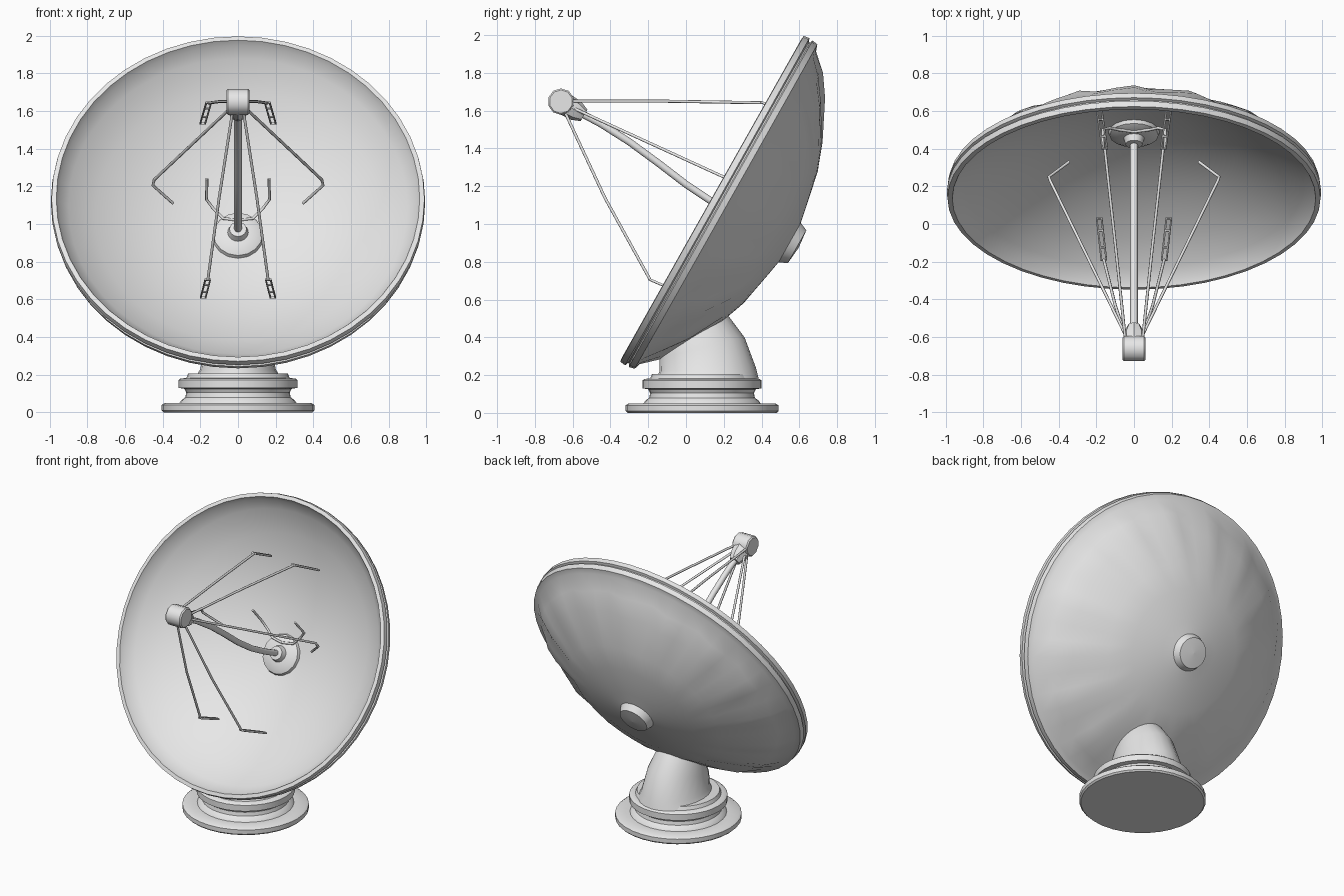
import bpy, bmesh
from math import sin, cos, pi, radians
from mathutils import Matrix, Vector

if "Cube" in bpy.data.objects:
    bpy.data.objects.remove(bpy.data.objects["Cube"])

grey = bpy.data.materials.new("light_grey")
grey.use_nodes = True
grey.diffuse_color = (0.8, 0.8, 0.8, 1)
grey.node_tree.nodes["Principled BSDF"].inputs["Base Color"].default_value = (0.8, 0.8, 0.8, 1)


def add_object(name, mesh, angle=35):
    mesh.materials.clear()
    mesh.materials.append(grey)
    ob = bpy.data.objects.new(name, mesh)
    bpy.context.collection.objects.link(ob)
    bpy.ops.object.select_all(action="DESELECT")
    ob.select_set(True)
    bpy.context.view_layer.objects.active = ob
    bpy.ops.object.shade_smooth_by_angle(angle=radians(angle))
    return ob


def loft(name, rings, matrix=Matrix(), angle=35):
    """Skin a list of equal rings, capping open ends."""
    bm = bmesh.new()
    loops = [[bm.verts.new(p) for p in ring] for ring in rings]
    n = len(loops[0])
    for a, b in zip(loops, loops[1:]):
        for k in range(n):
            j = (k + 1) % n
            bm.faces.new((a[k], a[j], b[j], b[k]))
    bm.faces.new(loops[0])
    bm.faces.new(loops[-1])
    bmesh.ops.remove_doubles(bm, verts=bm.verts, dist=0.0001)
    bmesh.ops.recalc_face_normals(bm, faces=bm.faces)
    bm.transform(matrix)
    mesh = bpy.data.meshes.new(name)
    bm.to_mesh(mesh)
    bm.free()
    return add_object(name, mesh, angle)


def revolve(name, profile, matrix=Matrix(), segs=32, wobble=None, angle=35):
    """Turn (radius, height) points about local z."""
    rings = []
    for i, (r, z) in enumerate(profile):
        r = max(r, 0.002)
        rings.append([(r * cos(2 * pi * k / segs), r * sin(2 * pi * k / segs),
                       z + (wobble(i, k) if wobble else 0)) for k in range(segs)])
    return loft(name, rings, matrix, angle)


def tube(name, points, radius, closed=False, sides=2):
    """Round bar along a polyline."""
    cu = bpy.data.curves.new(name + "_path", "CURVE")
    cu.dimensions = "3D"
    cu.bevel_depth = radius
    cu.bevel_resolution = sides
    cu.use_fill_caps = True
    sp = cu.splines.new("POLY")
    sp.points.add(len(points) - 1)
    for p, co in zip(sp.points, points):
        p.co = (*co, 1)
    sp.use_cyclic_u = closed
    tmp = bpy.data.objects.new(name + "_path", cu)
    bpy.context.collection.objects.link(tmp)
    dg = bpy.context.evaluated_depsgraph_get()
    mesh = bpy.data.meshes.new_from_object(tmp.evaluated_get(dg))
    bpy.data.objects.remove(tmp)
    return add_object(name, mesh, 50)


# Stepped round base
revolve("base", [(0, 0), (.395, 0), (.405, .01), (.405, .04), (.39, .05), (.31, .05),
                 (.3, .065), (.28, .08), (.275, .105), (.285, .125), (.315, .13),
                 (.315, .172), (.305, .18), (.275, .182), (.265, .205), (0, .21)],
        Matrix.Translation((0, .085, 0)))

# Pedestal leaning into the dish: front y, z, back y, z, half width
rings = []
for yf, zf, yb, zb, w in ((-.16, .18, .385, .18, .23), (-.14, .22, .37, .24, .2),
                          (-.14, .29, .31, .4, .18), (-.12, .34, .22, .52, .15)):
    ring = []
    for k in range(24):
        a = 2 * pi * k / 24
        t = (1 + sin(a)) / 2
        ring.append((w * cos(a), yf + (yb - yf) * t, zf + (zb - zf) * t))
    rings.append(ring)
loft("pedestal", rings)

# Dish: shell, grooved rim and rear hub in one profile, with gentle pleats behind
dish_frame = Matrix.Translation((0, .135, 1.135)) @ Matrix.Rotation(radians(60.6), 4, "X")
dish_profile = [(0, -.42), (.3, -.385), (.55, -.3), (.76, -.19), (.9, -.085), (.95, -.03),
                (.965, 0), (.99, -.003), (.994, -.035), (.976, -.042), (.976, -.05),
                (.992, -.056), (.985, -.088), (.95, -.1), (.87, -.175), (.76, -.25),
                (.55, -.365), (.4, -.42), (.2, -.46), (.12, -.475), (.1, -.52), (0, -.53)]


def pleat(i, k):
    return (k % 3 - 1) * 0.012 if i in (14, 15) else 0


revolve("dish", dish_profile, dish_frame, 48, pleat)

# Boss at the middle of the dish
revolve("centre_boss", [(0, -.43), (.14, -.415), (.13, -.385), (.1, -.37), (.055, -.365),
                        (.045, -.33), (0, -.325)], dish_frame, 16)

# Feed head: short drum lying across, with a tapering neck
drum = Matrix.Translation((0, -.662, 1.648)) @ Matrix.Rotation(pi / 2, 4, "Y")
revolve("feed_head", [(0, -.06), (.062, -.06), (.07, -.052), (.07, .052), (.062, .06), (0, .06)],
        drum, 10, angle=40)
start, end = Vector((0, -.65, 1.64)), Vector((0, -.54, 1.575))
neck = Matrix.Translation(start) @ (end - start).to_track_quat("Z", "Y").to_matrix().to_4x4()
revolve("feed_neck", [(.06, 0), (.055, .08), (.035, .128)], neck, 8)

# Central boom
tube("feed_boom", [(0, -.6, 1.61), (0, -.45, 1.53), (0, -.3, 1.435), (0, -.15, 1.325),
                   (0, 0, 1.21), (0, .15, 1.11), (0, .3, 1.03), (0, .44, .965)], .02, sides=3)


def bracket(name, p, q, w=.013):
    """Flat loop with a thin web between two points."""
    p, q, side = Vector(p), Vector(q), Vector((w, 0, 0))
    tube(name, [p - side, p + side, q + side, q - side], .007, True, 1)
    for t in (.3, .7):
        m = p.lerp(q, t)
        tube(name + "_rung", [m - side, m + side], .006, sides=1)


# Struts, end brackets and the fork round the boss, on both sides
for label, s in (("left", 1), ("right", -1)):
    tube(label + "_upper_strut", [(s * .045, -.62, 1.65), (s * .1, -.1, 1.65),
                                  (s * .155, .4, 1.642)], .008)
    bracket(label + "_upper_bracket", (s * .155, .4, 1.645), (s * .187, .62, 1.535))
    tube(label + "_side_strut", [(s * .04, -.6, 1.615), (s * .445, .23, 1.235),
                                 (s * .452, .25, 1.205), (s * .345, .33, 1.11)], .008)
    tube(label + "_lower_strut", [(s * .03, -.64, 1.59), (s * .1, -.43, 1.14),
                                  (s * .16, -.19, .705)], .008)
    bracket(label + "_lower_bracket", (s * .16, -.19, .705), (s * .185, .03, .61))
    tube(label + "_fork_prong", [(s * .165, .4, 1.24), (s * .167, .5, 1.13),
                                 (s * .13, .51, 1.08), (s * .08, .5, 1.03), (0, .49, 1.02)], .008)
